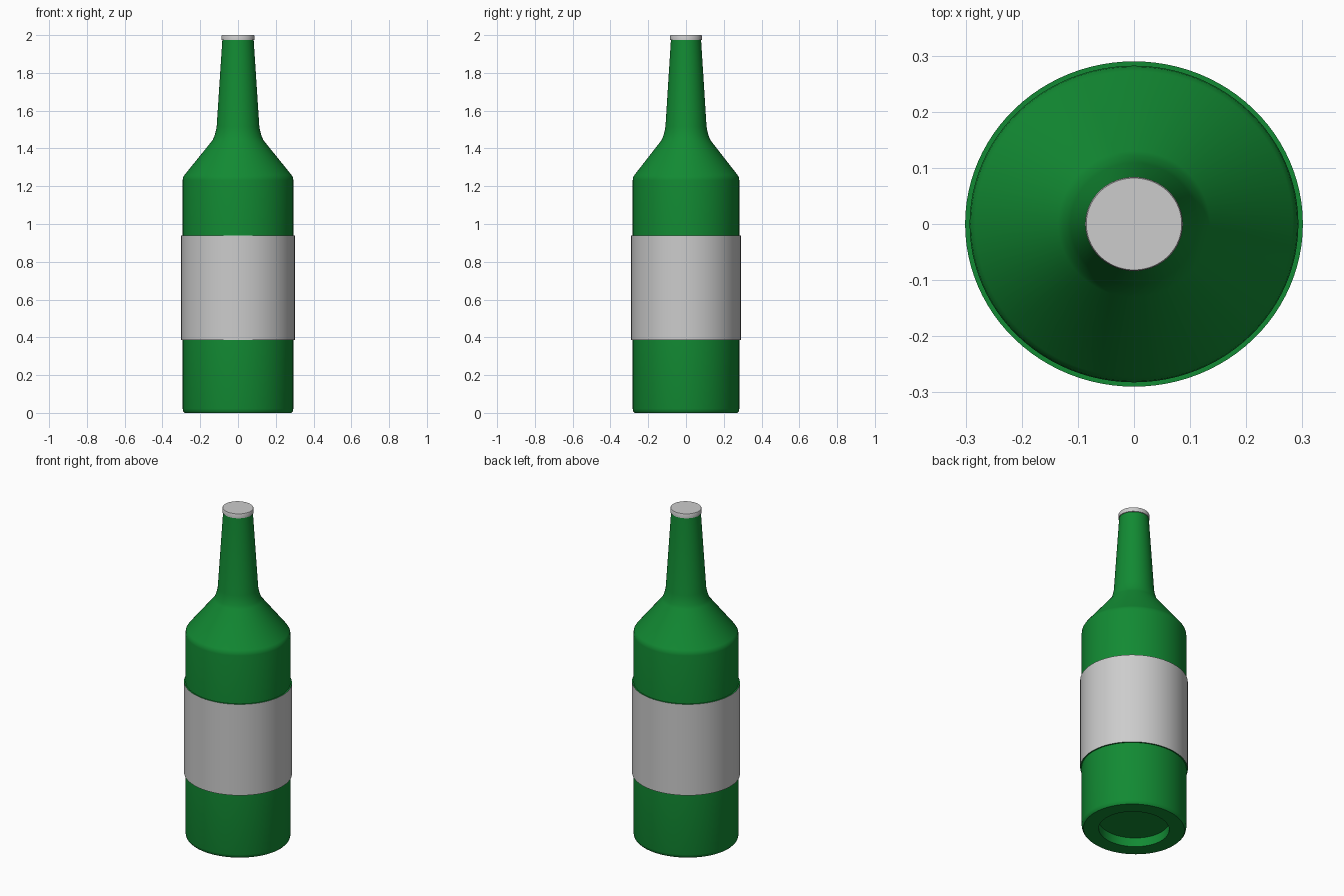
import bpy, bmesh, math

if "Cube" in bpy.data.objects:
    bpy.data.objects.remove(bpy.data.objects["Cube"])

SIDES = 96
Y_SQUASH = 0.963   # the bottle is very slightly oval


def material(name, rgb):
    m = bpy.data.materials.new(name)
    m.diffuse_color = (*rgb, 1)
    m.use_nodes = True
    m.node_tree.nodes["Principled BSDF"].inputs["Base Color"].default_value = m.diffuse_color
    return m


green = material("bottle green", (0.006, 0.255, 0.033))
grey = material("light grey", (0.604, 0.604, 0.604))


def lathe(name, profile, materials, rule=lambda radius, z: 0):
    """Spin (radius, z) points, bottom to top, and cap both ends."""
    bm = bmesh.new()
    rings = []
    for r, z in profile:
        rings.append([bm.verts.new((r * math.cos(a), r * math.sin(a) * Y_SQUASH, z))
                      for a in (2 * math.pi * i / SIDES for i in range(SIDES))])
    for k in range(len(rings) - 1):
        lo, hi = rings[k], rings[k + 1]
        (r0, z0), (r1, z1) = profile[k], profile[k + 1]
        for i in range(SIDES):
            j = (i + 1) % SIDES
            f = bm.faces.new((lo[i], lo[j], hi[j], hi[i]))
            f.material_index = rule(min(r0, r1), (z0 + z1) / 2)
    bm.faces.new(rings[0])
    bm.faces.new(rings[-1])
    bmesh.ops.recalc_face_normals(bm, faces=bm.faces)
    mesh = bpy.data.meshes.new(name)
    bm.to_mesh(mesh)
    bm.free()
    for m in materials:
        mesh.materials.append(m)
    ob = bpy.data.objects.new(name, mesh)
    bpy.context.collection.objects.link(ob)
    bpy.context.view_layer.objects.active = ob
    ob.select_set(True)
    bpy.ops.object.shade_smooth_by_angle(angle=math.radians(30))
    ob.select_set(False)
    return ob


# Glass body: recessed base, raised label band, sloped shoulder, tapered neck
bottle_profile = [
    (0.197, 0.055), (0.197, 0.0), (0.283, 0.0), (0.290, 0.008), (0.293, 0.022),
    (0.293, 0.386), (0.301, 0.386), (0.301, 0.940), (0.293, 0.940),
    (0.293, 1.232), (0.291, 1.247), (0.283, 1.260), (0.135, 1.443),
    (0.127, 1.460), (0.119, 1.485), (0.113, 1.515), (0.083, 1.974),
]
# Only the outer wall of the raised band is label coloured
lathe("bottle", bottle_profile, [green, grey],
      lambda radius, z: 1 if radius > 0.3 else 0)

# Flat cap
lathe("cap", [(0.080, 1.972), (0.087, 1.974), (0.087, 1.996), (0.085, 2.0)], [grey])
